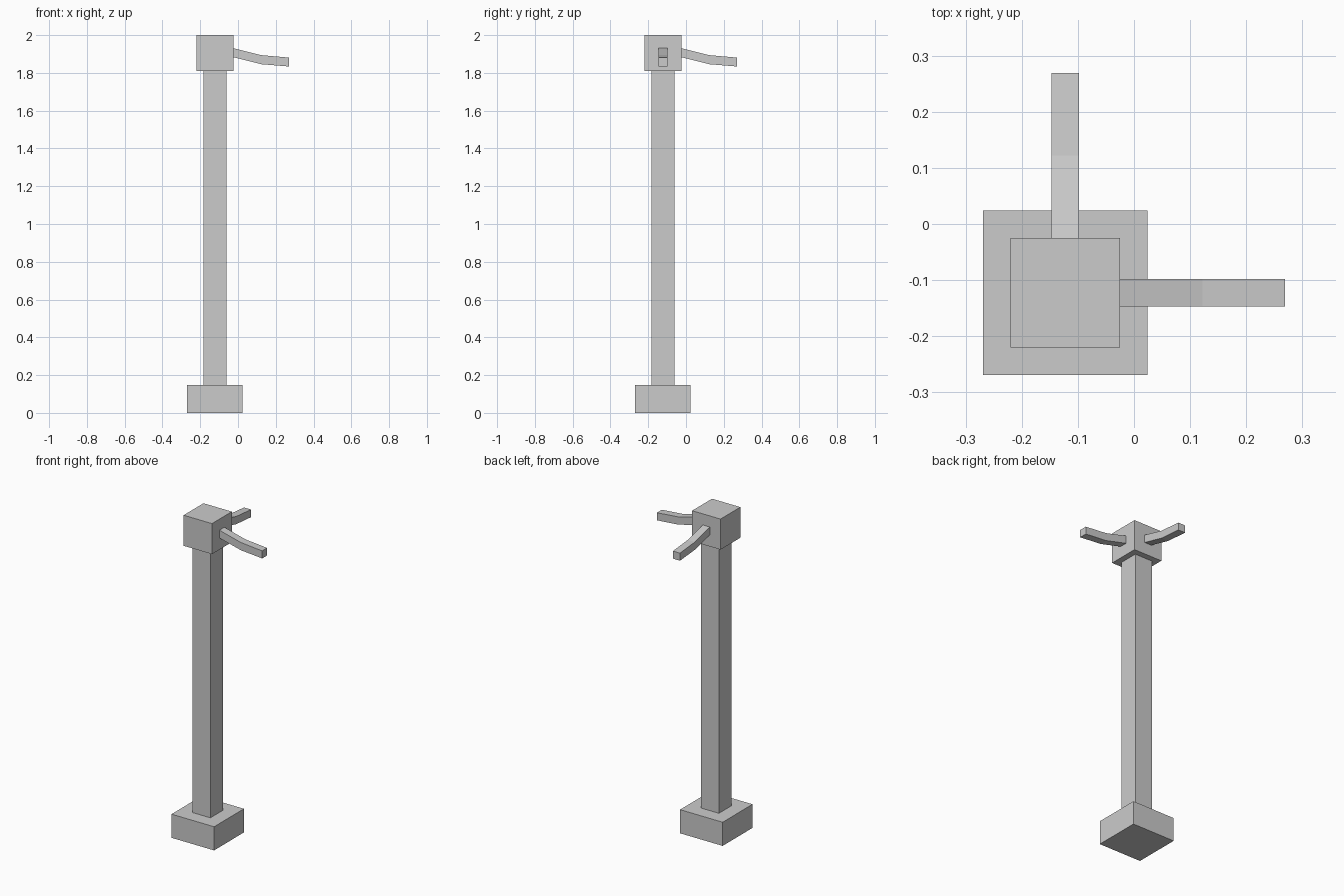
import bpy, bmesh
from mathutils import Matrix

if "Cube" in bpy.data.objects:
    bpy.data.objects.remove(bpy.data.objects["Cube"])

C = -0.1225  # post axis, same in x and y


def finish(name, bm):
    bmesh.ops.recalc_face_normals(bm, faces=bm.faces)
    mesh = bpy.data.meshes.new(name)
    bm.to_mesh(mesh)
    bm.free()
    obj = bpy.data.objects.new(name, mesh)
    bpy.context.collection.objects.link(obj)
    return obj


def block(name, width, z0, z1):
    bm = bmesh.new()
    m = Matrix.Translation((C, C, (z0 + z1) / 2)) @ Matrix.Diagonal((width, width, z1 - z0, 1))
    bmesh.ops.create_cube(bm, size=1, matrix=m)
    return finish(name, bm)


def arm(name, along_y):
    # Square bar swept through stations of (distance, bottom, top)
    stations = [(-0.025, 1.883, 1.931), (0.122, 1.846, 1.894), (0.269, 1.834, 1.881)]
    h = 0.0243
    bm = bmesh.new()
    rings = []
    for d, lo, hi in stations:
        ring = []
        for s, z in ((C - h, lo), (C + h, lo), (C + h, hi), (C - h, hi)):
            ring.append(bm.verts.new((s, d, z) if along_y else (d, s, z)))
        rings.append(ring)
    for a, b in zip(rings, rings[1:]):
        for i in range(4):
            j = (i + 1) % 4
            bm.faces.new((a[i], a[j], b[j], b[i]))
    bm.faces.new(rings[0])
    bm.faces.new(rings[-1])
    return finish(name, bm)


# Foot, shaft and head of the post
block("base", 0.293, 0, 0.147)
block("post", 0.122, 0.147, 1.81)
block("cap", 0.195, 1.81, 2.0)

# Two drooping arms at right angles
arm("right_arm", False)
arm("back_arm", True)
